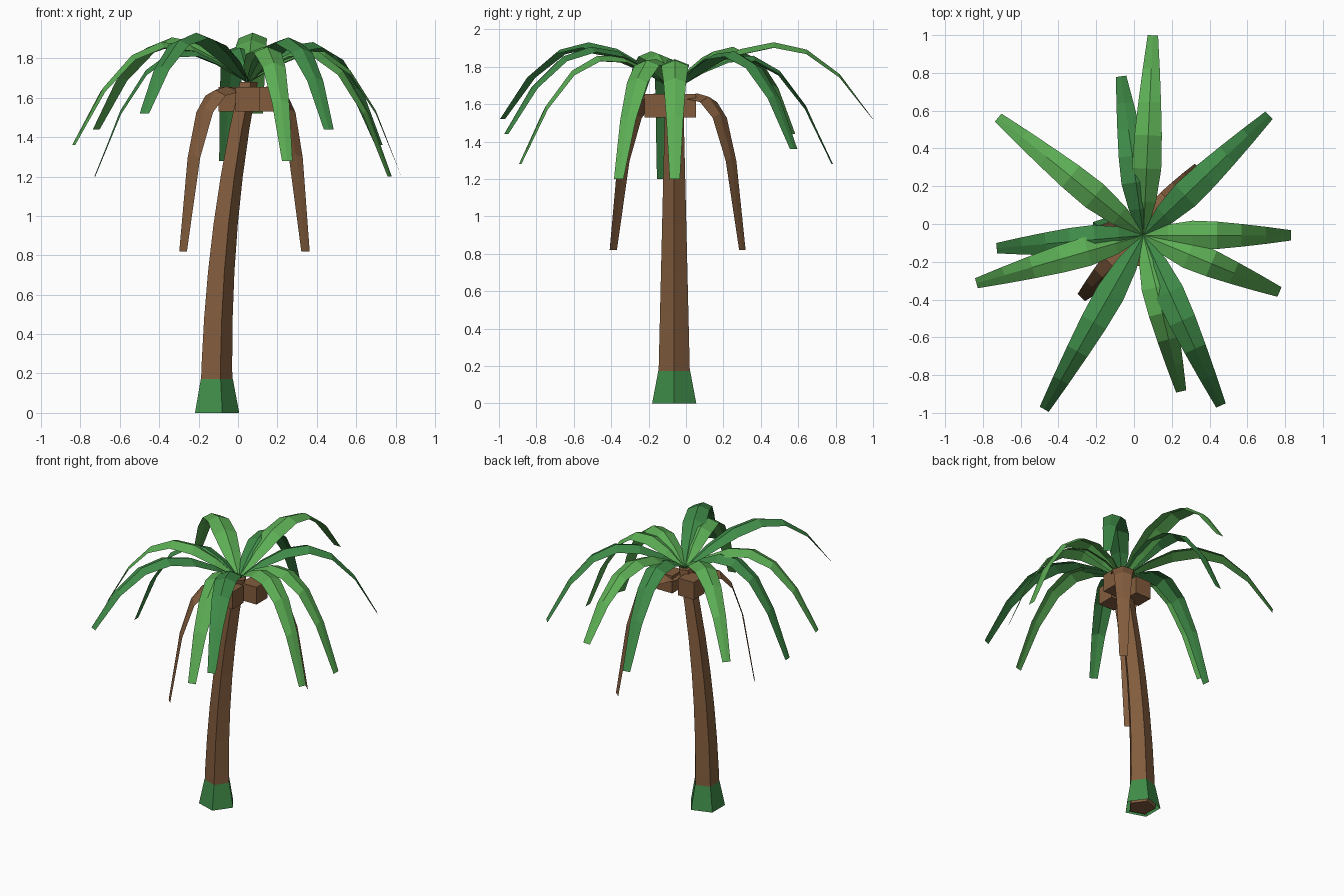
import bpy, bmesh, math
from mathutils import Vector

if "Cube" in bpy.data.objects:
    bpy.data.objects.remove(bpy.data.objects["Cube"])

CROWN = (0.05, -0.06)


def material(name, col):
    m = bpy.data.materials.new(name)
    m.diffuse_color = (*col, 1)
    m.use_nodes = True
    m.node_tree.nodes["Principled BSDF"].inputs["Base Color"].default_value = m.diffuse_color
    return m


LIGHT = material("light green", (0.107, 0.42, 0.09))
DARK = material("dark green", (0.05, 0.26, 0.065))
BROWN = material("bark brown", (0.225, 0.108, 0.047))


def finish(bm, name, mat):
    me = bpy.data.meshes.new(name)
    bm.to_mesh(me)
    bm.free()
    me.materials.append(mat)
    ob = bpy.data.objects.new(name, me)
    bpy.context.collection.objects.link(ob)
    return ob


def tube(name, rings, mat, sides=5, caps=True):
    """Loft polygons given as (x, y, z, radius), first corner facing +x."""
    bm = bmesh.new()
    loops = []
    for x, y, z, r in rings:
        loops.append([bm.verts.new((x + r * math.cos(2 * math.pi * i / sides),
                                    y + r * math.sin(2 * math.pi * i / sides), z))
                      for i in range(sides)])
    for a, b in zip(loops, loops[1:]):
        for i in range(sides):
            j = (i + 1) % sides
            bm.faces.new((a[i], a[j], b[j], b[i]))
    if caps:
        bm.faces.new(loops[0][::-1])
        bm.faces.new(loops[-1])
    return finish(bm, name, mat)


def frond(name, angle, length, z0, tip_z, rise, power, mat, segs=6):
    """Arching leaf strip folded along a raised midrib."""
    bm = bmesh.new()
    d = Vector((math.cos(angle), math.sin(angle), 0))
    side = Vector((-d.y, d.x, 0))
    base = Vector((*CROWN, 0))
    widths = [0.02, 0.115, 0.155, 0.145, 0.12, 0.09, 0.055]
    rows = []
    for k in range(segs + 1):
        t = k / segs
        w = widths[k]
        z = z0 + rise * t - (rise + z0 - tip_z) * t ** power
        mid = base + d * (length * t) + Vector((0, 0, z))
        low = Vector((0, 0, -0.2 * w if k < segs else 0))
        rows.append([bm.verts.new(p) for p in
                     (mid - side * w / 2 + low, mid, mid + side * w / 2 + low)])
    for a, b in zip(rows, rows[1:]):
        for i in (0, 1):
            bm.faces.new((a[i], b[i], b[i + 1], a[i + 1]))
    return finish(bm, name, mat)


# Leaning five-sided trunk
N, H = 7, 1.68
tube("trunk", [(-0.118 + 0.168 * (k / N) ** 2.2, -0.063, H * k / N,
                0.092 - 0.042 * k / N) for k in range(N + 1)], BROWN)

# Grass collar around the foot, open below
tube("base_collar", [(-0.118, -0.063, 0, 0.124), (-0.116, -0.063, 0.172, 0.09)],
     DARK, caps=False)

# Three blocky nuts under the crown
for i in range(3):
    a = math.radians(30 + 120 * i)
    bm = bmesh.new()
    bmesh.ops.create_cube(bm, size=0.125)
    bmesh.ops.translate(bm, verts=bm.verts, vec=(
        CROWN[0] + 0.1 * math.cos(a), CROWN[1] + 0.1 * math.sin(a), 1.592))
    finish(bm, f"nut_{i + 1}", BROWN)

# Green fronds: alternating colour, five repeating droop levels
for i, ang in enumerate((0, 43.7, 87.3, 98, 141, 185, 196, 240.3, 283.6, 294.5, 337.4)):
    k = (2 * i) % 5
    tip = 1.2 + 0.08 * k
    frond(f"frond_{i + 1}", math.radians(ang), 0.78 + 0.07 * k, 1.68, tip,
          0.65 + 0.034 * k, 2.73, DARK if i % 2 else LIGHT)

# Two dry hanging fronds
for i, ang in enumerate((225, 51)):
    frond(f"dry_frond_{i + 1}", math.radians(ang), 0.465, 1.63, 0.82, 0.1, 4.5, BROWN)
